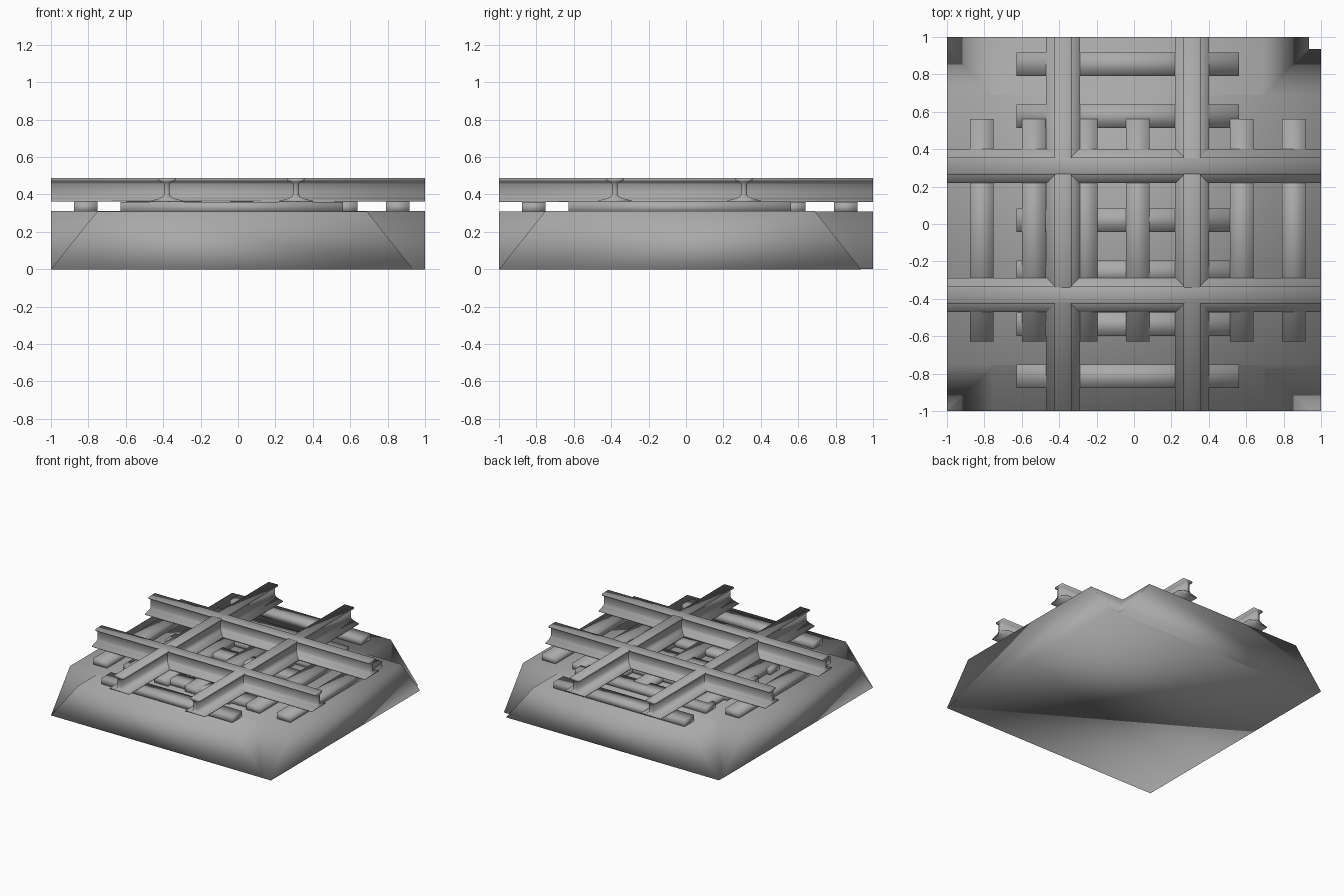
import bpy, bmesh

if "Cube" in bpy.data.objects:
    bpy.data.objects.remove(bpy.data.objects["Cube"])

CENTRE = -0.035          # track centre line, same offset for both tracks

# dark grey finish shared by every part
GREY = bpy.data.materials.new("dark_grey")
GREY.diffuse_color = (0.4, 0.4, 0.4, 1)
GREY.use_nodes = True
GREY.node_tree.nodes["Principled BSDF"].inputs["Base Color"].default_value = GREY.diffuse_color


def prism(name, profile, start, end, along_x):
    """Extrude a (side, z) profile along y, or along x when along_x is set."""
    bm = bmesh.new()

    def place(side, run, z):
        return (run, side, z) if along_x else (side, run, z)

    a = [bm.verts.new(place(s, start, z)) for s, z in profile]
    b = [bm.verts.new(place(s, end, z)) for s, z in profile]
    n = len(profile)
    bm.faces.new(a)
    bm.faces.new(b[::-1])
    for i in range(n):
        j = (i + 1) % n
        bm.faces.new((a[i], b[i], b[j], a[j]))
    bmesh.ops.recalc_face_normals(bm, faces=bm.faces[:])
    for f in bm.faces:
        f.smooth = True
    mesh = bpy.data.meshes.new(name)
    bm.to_mesh(mesh)
    bm.free()
    mesh.materials.append(GREY)
    ob = bpy.data.objects.new(name, mesh)
    bpy.context.collection.objects.link(ob)
    return ob


def mirrored(half, centre, lift=0.0):
    """Close a right-half outline by reflecting it about the centre line."""
    return [(centre + s, z + lift) for s, z in half] + \
           [(centre - s, z + lift) for s, z in reversed(half)]


RAIL = [(0.09, 0.36), (0.09, 0.366), (0.042, 0.378), (0.022, 0.388),
        (0.015, 0.40), (0.015, 0.455), (0.022, 0.465), (0.045, 0.474),
        (0.045, 0.485), (0.040, 0.488)]
SLEEPER = [(0.062, 0.30), (0.062, 0.36)]

for along_x in (False, True):
    tag = "cross" if along_x else "main"
    lift = 0.001 if along_x else 0.0     # the cross track lies just on top

    # trapezoid gravel bed
    bed = [(0.968, 0.001 - lift), (0.72, 0.31 + lift)]
    prism(f"{tag}_ballast_bed", mirrored(bed, -0.032), -1, 1, along_x)

    # pair of I-section rails
    for k, side in enumerate((-1, 1)):
        prism(f"{tag}_rail_{k}", mirrored(RAIL, CENTRE + side * 0.345, lift),
              -1, 1, along_x)

    # seven sleepers lying across the track
    for i in range(7):
        c = 0.02 + (i - 3) * 0.278
        prism(f"{tag}_sleeper_{i}", mirrored(SLEEPER, c, lift),
              CENTRE - 0.593, CENTRE + 0.597, not along_x)
